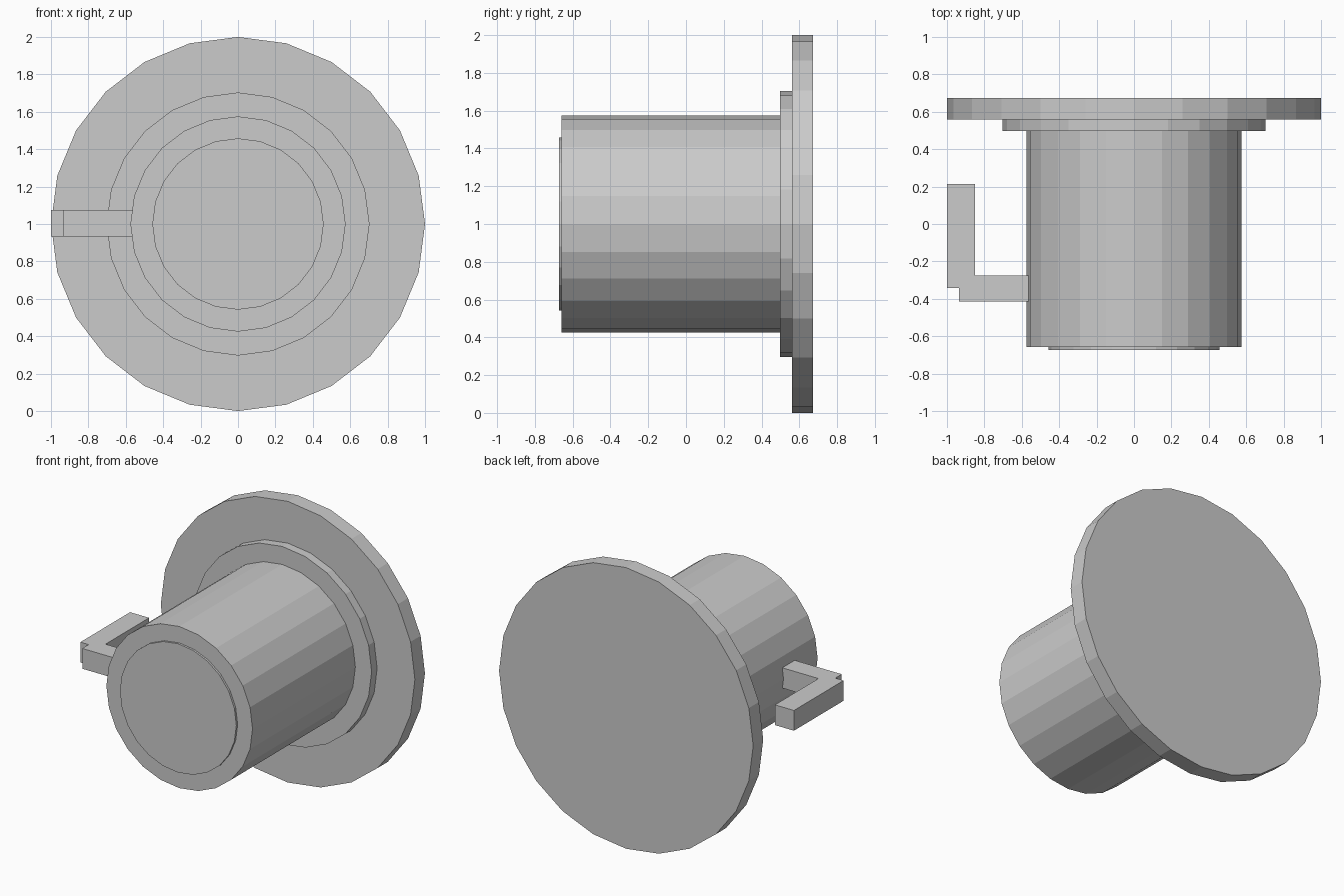
import bpy, bmesh
from math import radians

if "Cube" in bpy.data.objects:
    bpy.data.objects.remove(bpy.data.objects["Cube"])

SIDES = 24
AXIS_Z = 1.0


def disc(name, radius, y0, y1):
    """Flat-sided cylinder along y, with a corner pointing straight up."""
    bpy.ops.mesh.primitive_cylinder_add(
        vertices=SIDES, radius=radius, depth=y1 - y0,
        location=(0, (y0 + y1) / 2, AXIS_Z), rotation=(radians(90), 0, 0))
    obj = bpy.context.object
    obj.name = obj.data.name = name
    bpy.ops.object.transform_apply(location=False, rotation=True, scale=False)
    return obj


def slab(name, outline, z0, z1):
    """Extrude a plan outline upward from z0 to z1."""
    bm = bmesh.new()
    face = bm.faces.new([bm.verts.new((x, y, z0)) for x, y in outline])
    top = bmesh.ops.extrude_face_region(bm, geom=[face])["geom"]
    verts = [g for g in top if isinstance(g, bmesh.types.BMVert)]
    bmesh.ops.translate(bm, verts=verts, vec=(0, 0, z1 - z0))
    bmesh.ops.recalc_face_normals(bm, faces=bm.faces)
    mesh = bpy.data.meshes.new(name)
    bm.to_mesh(mesh)
    bm.free()
    obj = bpy.data.objects.new(name, mesh)
    bpy.context.collection.objects.link(obj)
    return obj


# Stepped round body, back to front
disc("back_plate", 1.0, 0.56, 0.673)
disc("collar", 0.703, 0.498, 0.56)
disc("barrel", 0.575, -0.658, 0.498)
disc("end_cap", 0.458, -0.673, -0.658)

# Side hook: an arm out of the barrel with a finger bent towards the plate
slab("side_hook", [
    (-0.565, -0.275), (-0.85, -0.275), (-0.85, 0.215), (-1.0, 0.215),
    (-1.0, -0.343), (-0.935, -0.343), (-0.935, -0.415), (-0.565, -0.415),
], 0.932, 1.076)
